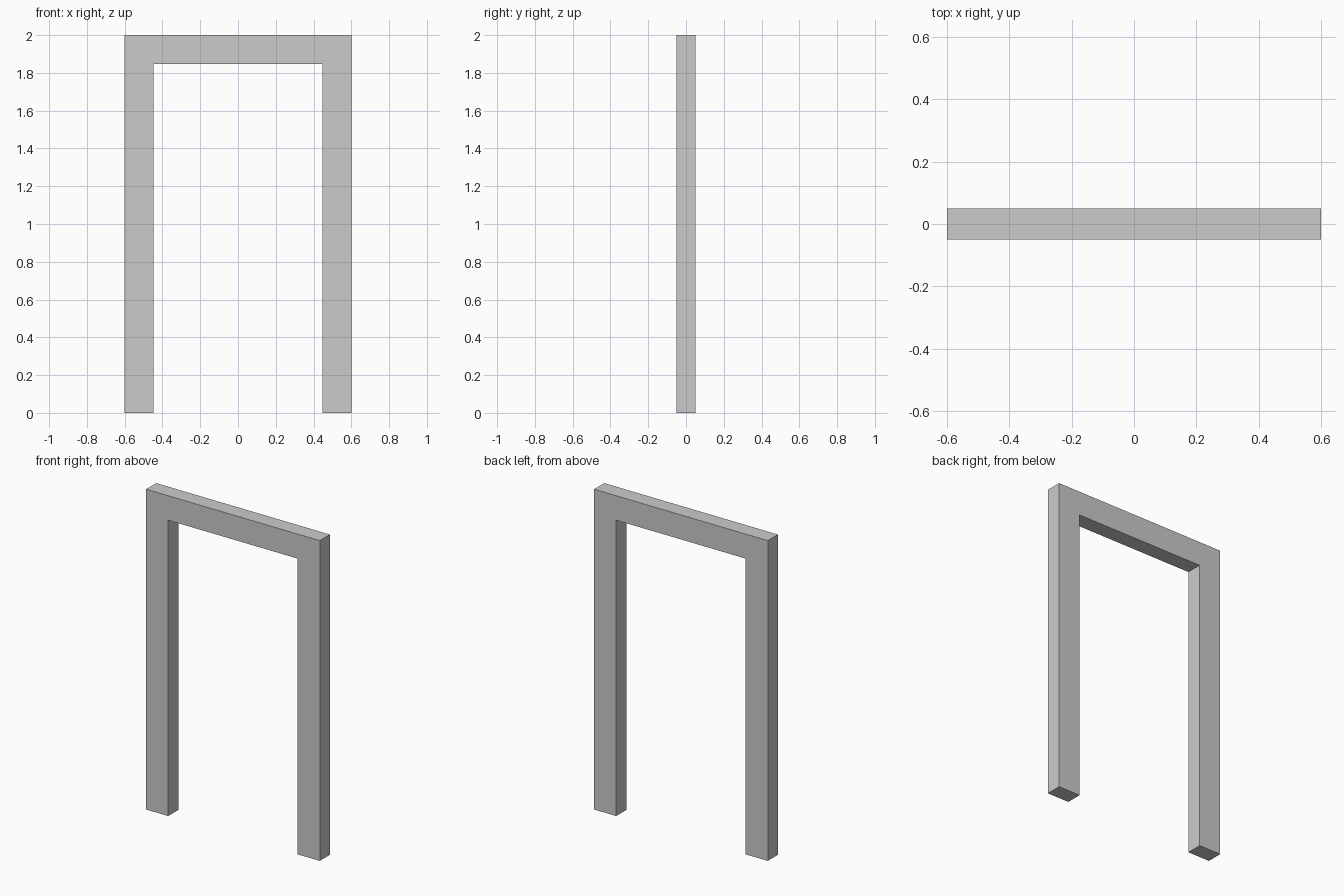
import bpy
import bmesh

if "Cube" in bpy.data.objects:
    bpy.data.objects.remove(bpy.data.objects["Cube"])

HALF_W, HEIGHT, DEPTH, BOARD = 0.60, 2.0, 0.10, 0.153

# Door frame: U-shaped front profile, open at the floor
inner, head = HALF_W - BOARD, HEIGHT - BOARD
half = [(inner, head), (inner, 0), (HALF_W, 0), (HALF_W, HEIGHT)]
profile = half + [(-x, z) for x, z in reversed(half)]

bm = bmesh.new()
face = bm.faces.new([bm.verts.new((x, -DEPTH / 2, z)) for x, z in profile])

# Extrude the profile through the wall thickness
result = bmesh.ops.extrude_face_region(bm, geom=[face], use_keep_orig=True)
verts = [v for v in result["geom"] if isinstance(v, bmesh.types.BMVert)]
bmesh.ops.translate(bm, verts=verts, vec=(0, DEPTH, 0))
bmesh.ops.recalc_face_normals(bm, faces=bm.faces)

mesh = bpy.data.meshes.new("door_frame")
bm.to_mesh(mesh)
bm.free()
bpy.context.collection.objects.link(bpy.data.objects.new("door_frame", mesh))
